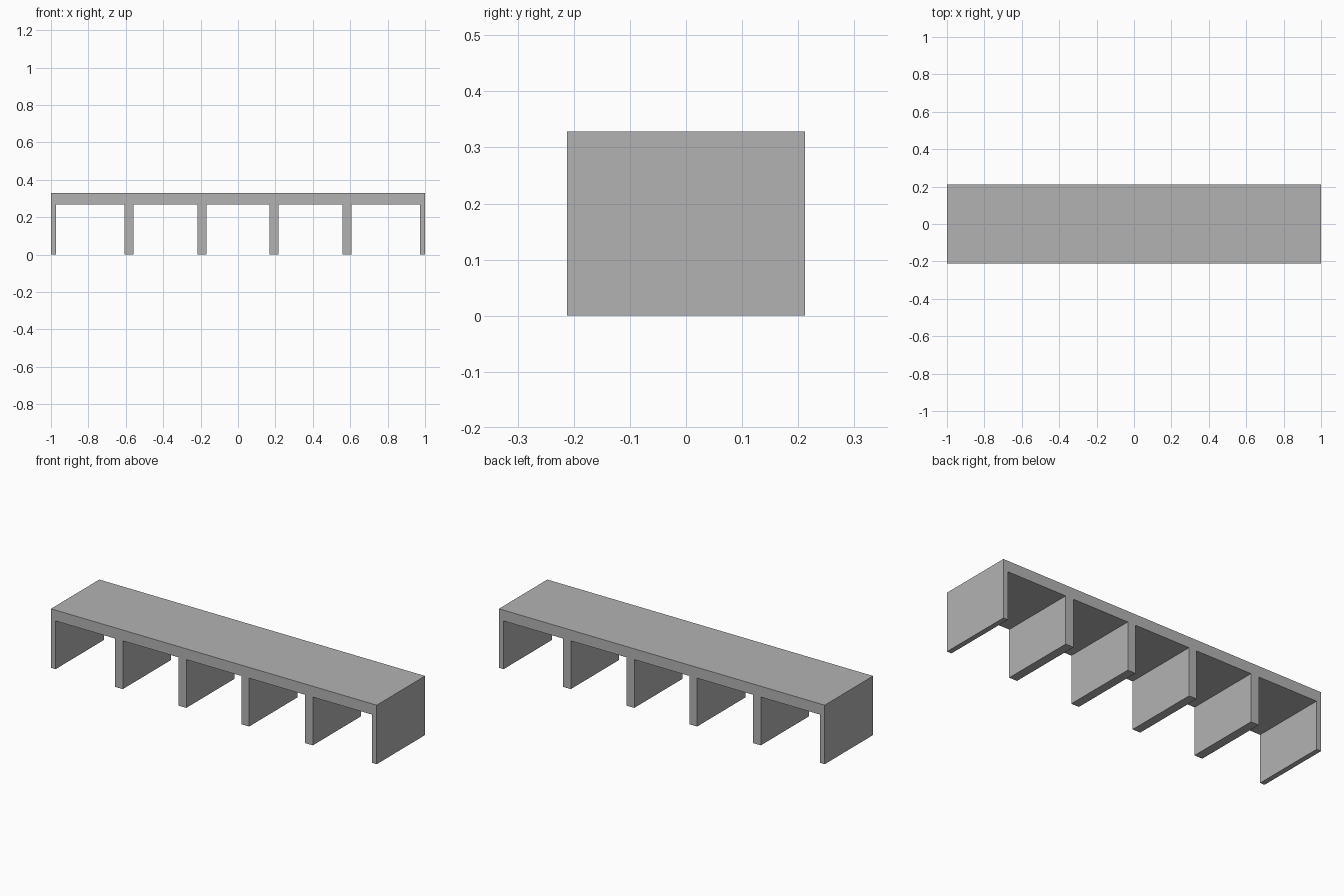
import bpy
import bmesh

cube = bpy.data.objects.get("Cube")
if cube:
    bpy.data.objects.remove(cube, do_unlink=True)

HALF_DEPTH = 0.212
TOP, UNDERSIDE = 0.328, 0.268
# x extents of each upright on the +x half, from the middle outwards
UPRIGHTS = [(0.169, 0.217), (0.559, 0.608), (0.972, 1.0)]

# One plain grey material
grey = bpy.data.materials.new("plain_grey")
grey.use_nodes = True
colour = (0.45, 0.45, 0.45, 1)
grey.diffuse_color = colour
grey.node_tree.nodes["Principled BSDF"].inputs["Base Color"].default_value = colour

# Comb-shaped outline: mirrored uprights joined by the slab
uprights = [(-b, -a) for a, b in reversed(UPRIGHTS)] + UPRIGHTS
outline = [(-1, TOP)]
for i, (a, b) in enumerate(uprights):
    if i > 0:
        outline.append((a, UNDERSIDE))
    outline += [(a, 0), (b, 0)]
    if i < len(uprights) - 1:
        outline.append((b, UNDERSIDE))
outline.append((1, TOP))

# Extrude the outline from front to back
bm = bmesh.new()
front = bm.faces.new([bm.verts.new((x, -HALF_DEPTH, z)) for x, z in outline])
extruded = bmesh.ops.extrude_face_region(bm, geom=[front], use_keep_orig=True)
back = [v for v in extruded["geom"] if isinstance(v, bmesh.types.BMVert)]
bmesh.ops.translate(bm, verts=back, vec=(0, 2 * HALF_DEPTH, 0))
bmesh.ops.recalc_face_normals(bm, faces=bm.faces)

mesh = bpy.data.meshes.new("long_bench")
bm.to_mesh(mesh)
bm.free()
mesh.materials.append(grey)
bench = bpy.data.objects.new("long_bench", mesh)
bpy.context.collection.objects.link(bench)
